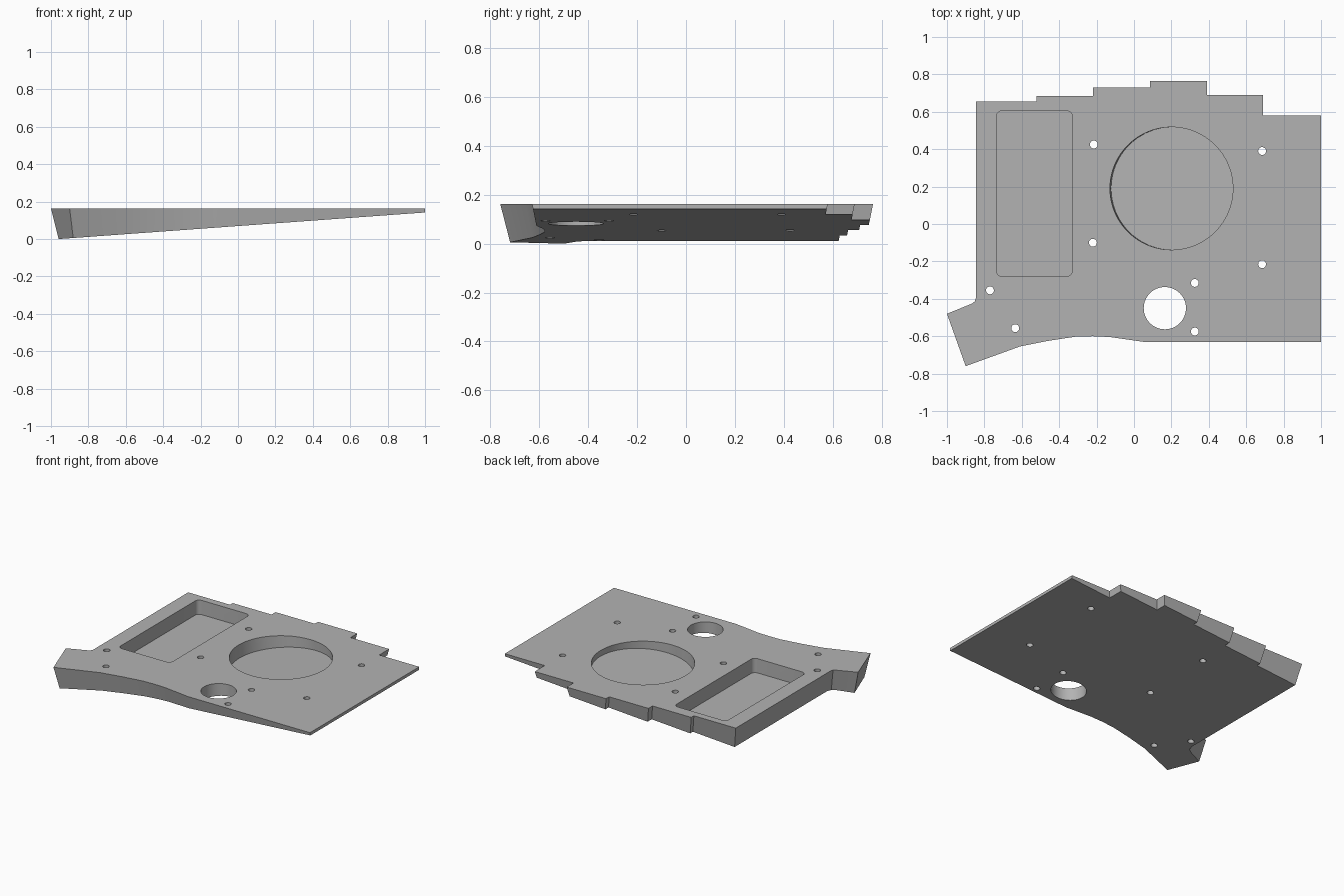
import bpy, bmesh, math
from mathutils import Matrix, Vector

if "Cube" in bpy.data.objects:
    bpy.data.objects.remove(bpy.data.objects["Cube"])

TOP = 0.163
SLOPE = 0.0725
DRAFT = 0.2

grey = bpy.data.materials.new("plain_grey")
grey.use_nodes = True
colour = (0.45, 0.45, 0.45, 1)
grey.diffuse_color = colour
grey.node_tree.nodes["Principled BSDF"].inputs["Base Color"].default_value = colour


def underside(x):
    return max(0.0, SLOPE * (x + 0.96))


def make_object(name, bm):
    bmesh.ops.recalc_face_normals(bm, faces=bm.faces)
    mesh = bpy.data.meshes.new(name)
    bm.to_mesh(mesh)
    bm.free()
    mesh.materials.append(grey)
    obj = bpy.data.objects.new(name, mesh)
    bpy.context.collection.objects.link(obj)
    return obj


def loft(name, low, high):
    """Closed solid between two matching loops."""
    bm = bmesh.new()
    a = [bm.verts.new(p) for p in low]
    b = [bm.verts.new(p) for p in high]
    for i in range(len(a)):
        j = (i + 1) % len(a)
        bm.faces.new((a[i], a[j], b[j], b[i]))
    bm.faces.new(a[::-1])
    bm.faces.new(b)
    return make_object(name, bm)


def inset_point(pts, i, depth):
    """Move a corner inwards by the wall draft; the right end stays upright."""
    p = Vector(pts[i])
    lines = []
    for s, e in ((pts[i - 1], pts[i]), (pts[i], pts[(i + 1) % len(pts)])):
        d = (Vector(e) - Vector(s)).normalized()
        n = Vector((-d.y, d.x))
        lines.append((n, 0 if n.x < -0.99 and p.x > 0.99 else depth))
    (n1, d1), (n2, d2) = lines
    det = n1.x * n2.y - n1.y * n2.x
    if abs(det) < 0.02:
        return p + n1 * d1
    return p + Vector((d1 * n2.y - d2 * n1.y, n1.x * d2 - n2.x * d1)) / det


# Wedge plate: stepped back edge, swept front edge and a side tab
outline = [
    (-0.9, -0.76), (-0.61, -0.655), (-0.46, -0.625), (-0.31, -0.602),
    (-0.22, -0.6), (-0.13, -0.604), (0.05, -0.63), (1, -0.63), (1, 0.58),
    (0.69, 0.58), (0.69, 0.69), (0.39, 0.69), (0.39, 0.765), (0.085, 0.765),
    (0.085, 0.73), (-0.22, 0.73), (-0.22, 0.685), (-0.52, 0.685),
    (-0.52, 0.655), (-0.845, 0.655), (-0.845, -0.395), (-0.851, -0.414),
    (-0.868, -0.426), (-1, -0.48),
]
bottom = []
for i, (x, y) in enumerate(outline):
    q = inset_point(outline, i, DRAFT * (TOP - underside(x)))
    bottom.append((q.x, q.y, underside(q.x)))
plate = loft("wedge_plate", bottom, [(x, y, TOP) for x, y in outline])


def cylinder(name, x, y, radius, sides):
    bm = bmesh.new()
    bmesh.ops.create_cone(bm, cap_ends=True, segments=sides, radius1=radius,
                          radius2=radius, depth=1,
                          matrix=Matrix.Translation((x, y, 0.1)))
    return make_object(name, bm)


# Through holes
cutters = [cylinder("large_hole_cutter", 0.165, -0.45, 0.113, 64)]
for x, y in [(-0.215, 0.425), (0.685, 0.39), (-0.22, -0.1), (0.685, -0.215),
             (0.325, -0.315), (0.325, -0.575), (-0.77, -0.355), (-0.635, -0.557)]:
    cutters.append(cylinder("screw_hole_cutter", x, y, 0.021, 24))

# Round pocket, square to the sloping underside
bm = bmesh.new()
bmesh.ops.create_cone(bm, cap_ends=True, segments=96, radius1=0.328, radius2=0.328,
                      depth=0.4, matrix=Matrix.Translation((0, 0, 0.2)))
tilt = Matrix.Rotation(-math.atan(SLOPE), 4, "Y")
bm.transform(Matrix.Translation((0.205, 0.19, underside(0.205) + 0.012)) @ tilt)
cutters.append(make_object("round_pocket_cutter", bm))

# Rectangular pocket with rounded corners
R = 0.03
ring = []
for k, (cx, cy) in enumerate([(-0.33 - R, 0.605 - R), (-0.735 + R, 0.605 - R),
                              (-0.735 + R, -0.28 + R), (-0.33 - R, -0.28 + R)]):
    for s in range(7):
        a = math.radians(90 * k + 15 * s)
        ring.append((cx + R * math.cos(a), cy + R * math.sin(a)))
cutters.append(loft("rectangular_pocket_cutter",
                    [(x, y, 0.063) for x, y in ring],
                    [(x, y, 0.4) for x, y in ring]))

# Cut everything, then drop the cutters
bpy.ops.object.select_all(action="DESELECT")
bpy.context.view_layer.objects.active = plate
plate.select_set(True)
for cutter in cutters:
    cutter.hide_render = True
    mod = plate.modifiers.new("cut", "BOOLEAN")
    mod.operation = "DIFFERENCE"
    mod.solver = "EXACT"
    mod.object = cutter
    bpy.ops.object.modifier_apply(modifier=mod.name)
    bpy.data.objects.remove(cutter)

bpy.ops.object.shade_smooth_by_angle(angle=math.radians(25))
